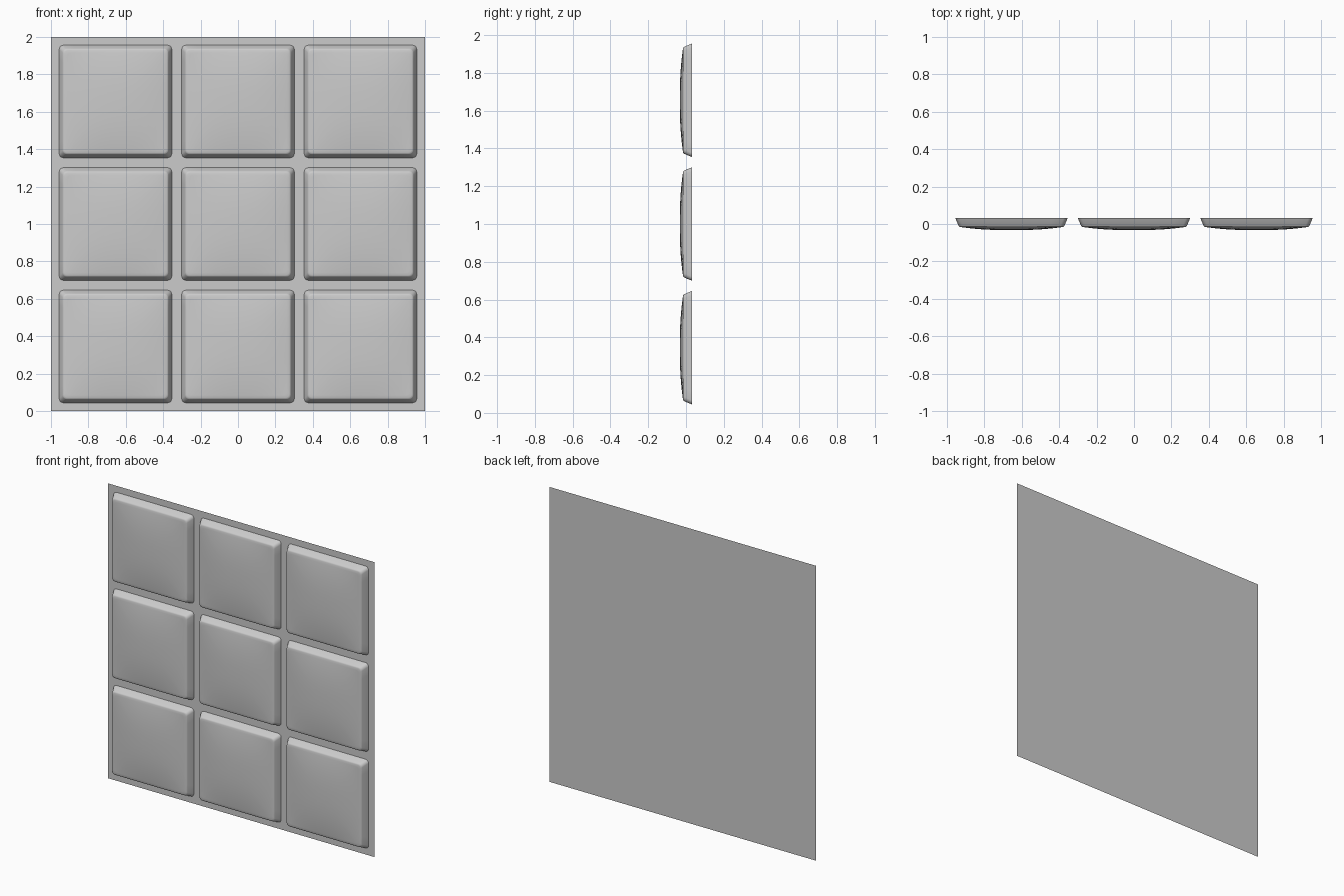
import bpy, bmesh, math

if "Cube" in bpy.data.objects:
    bpy.data.objects.remove(bpy.data.objects["Cube"])

BACK, RIM, BULGE = 0.033, -0.016, 0.017   # depth of sheet, pad shoulder, extra dome height
PITCH = 0.655


def rounded_square(half, radius, steps=4):
    """Points of a rounded square, with extra points along each side."""
    pts = []
    c = half - radius
    for k, (sx, sz) in enumerate([(1, 1), (-1, 1), (-1, -1), (1, -1)]):
        arc = []
        for i in range(steps + 1):
            a = math.pi / 2 * (k + i / steps)
            arc.append((sx * c + radius * math.cos(a), sz * c + radius * math.sin(a)))
        pts += arc
        nx, nz = [(-1, 1), (-1, -1), (1, -1), (1, 1)][k]
        x0, z0 = arc[-1]
        dx, dz = [(-1, 0), (0, -1), (1, 0), (0, 1)][k]
        for i in range(1, 10):
            t = 2 * c * i / 10
            pts.append((x0 + dx * t, z0 + dz * t))
    return pts


def dome(x, z, half):
    u, v = min(1, abs(x) / half), min(1, abs(z) / half)
    return RIM - BULGE * (1 - u ** 2.4) * (1 - v ** 2.4)


def make_pad(name, cx, cz):
    bm = bmesh.new()
    rim_half = 0.274
    rings = []
    # sloping sides
    for half, radius, y in [(0.301, 0.022, BACK), (0.283, 0.022, -0.010), (0.280, 0.022, -0.0138)]:
        rings.append([bm.verts.new((x, y, z)) for x, z in rounded_square(half, radius)])
    # softly domed face
    base = rounded_square(rim_half, 0.022)
    for s in (1, 0.95, 0.88, 0.78, 0.65, 0.5, 0.33, 0.16):
        rings.append([bm.verts.new((x * s, dome(x * s, z * s, rim_half), z * s)) for x, z in base])
    n = len(base)
    for a, b in zip(rings, rings[1:]):
        for i in range(n):
            j = (i + 1) % n
            bm.faces.new((a[i], a[j], b[j], b[i]))
    centre = bm.verts.new((0, dome(0, 0, rim_half), 0))
    for i in range(n):
        bm.faces.new((rings[-1][i], rings[-1][(i + 1) % n], centre))
    bmesh.ops.recalc_face_normals(bm, faces=bm.faces)
    bm.normal_update()
    if centre.normal.y > 0:
        bmesh.ops.reverse_faces(bm, faces=bm.faces)
    for f in bm.faces:
        f.smooth = True
    me = bpy.data.meshes.new(name)
    bm.to_mesh(me)
    bm.free()
    ob = bpy.data.objects.new(name, me)
    ob.location = (cx, 0, cz)
    bpy.context.collection.objects.link(ob)
    bpy.ops.object.select_all(action='DESELECT')
    ob.select_set(True)
    bpy.context.view_layer.objects.active = ob
    bpy.ops.object.shade_smooth_by_angle(angle=math.radians(40))


# thin backing sheet
bpy.ops.mesh.primitive_plane_add(size=2, location=(0, BACK, 1), rotation=(math.pi / 2, 0, 0))
bpy.context.object.name = "backing_sheet"

# three by three cushioned pads
for r in range(3):
    for c in range(3):
        make_pad(f"pad_{r}_{c}", (c - 1) * PITCH, 1.0 + (r - 1) * PITCH)
